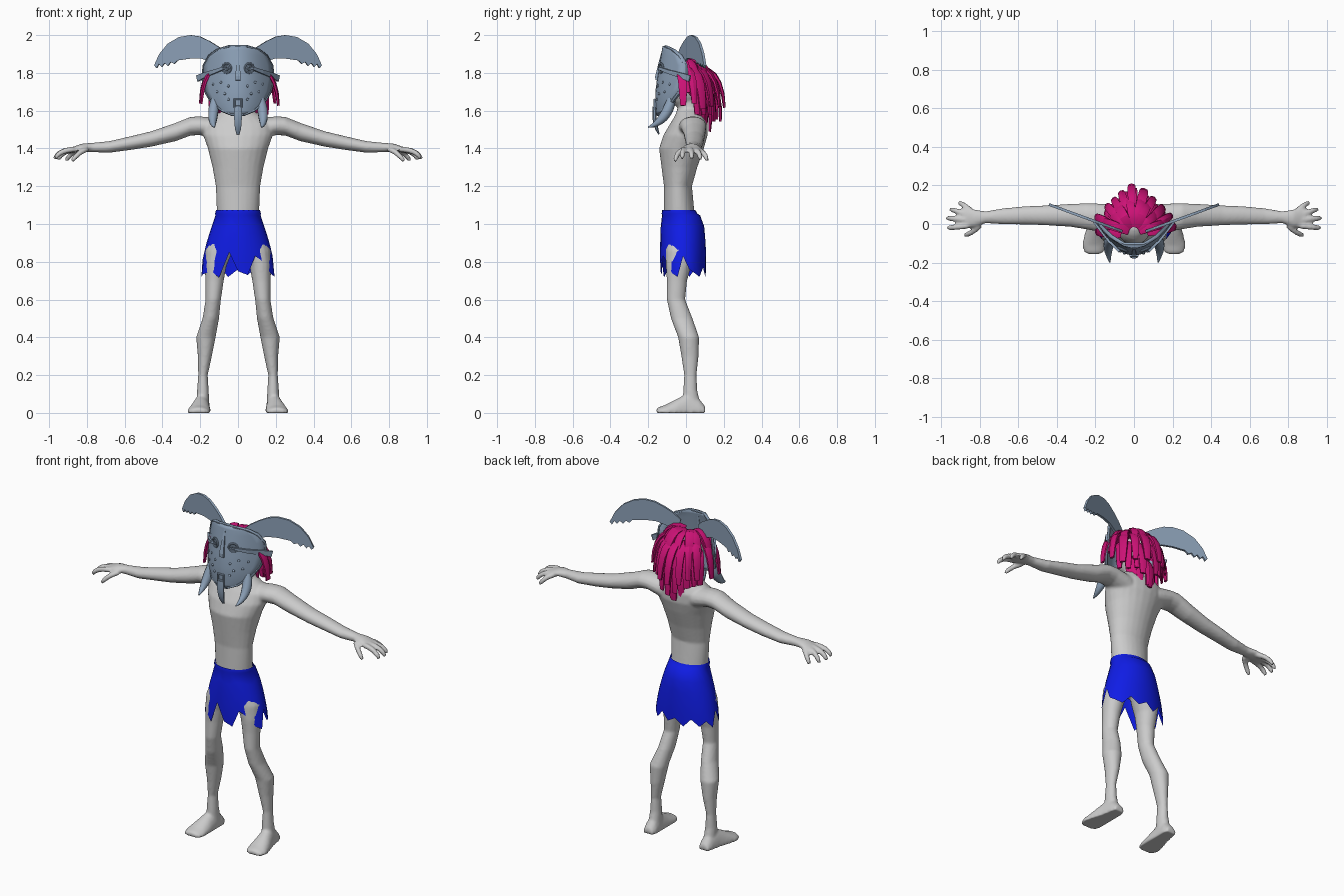
import bpy, bmesh, math, random
from mathutils import Vector as V

if "Cube" in bpy.data.objects:
    bpy.data.objects.remove(bpy.data.objects["Cube"])

random.seed(4)


def mat(name, col):
    m = bpy.data.materials.new(name)
    m.diffuse_color = (*col, 1)
    m.use_nodes = True
    m.node_tree.nodes["Principled BSDF"].inputs["Base Color"].default_value = m.diffuse_color
    return m


STEEL = mat("steel_blue", (0.26, 0.35, 0.47))
BLUE = mat("cloth_blue", (0.005, 0.012, 0.8))
PINK = mat("hair_pink", (0.6, 0.006, 0.18))


def finish(name, bm, material=None, smooth=None):
    bmesh.ops.recalc_face_normals(bm, faces=bm.faces)
    me = bpy.data.meshes.new(name)
    bm.to_mesh(me)
    bm.free()
    ob = bpy.data.objects.new(name, me)
    bpy.context.collection.objects.link(ob)
    if material:
        me.materials.append(material)
    if smooth:
        bpy.ops.object.select_all(action='DESELECT')
        ob.select_set(True)
        bpy.context.view_layer.objects.active = ob
        bpy.ops.object.shade_smooth_by_angle(angle=math.radians(smooth))
    return ob


def loft(bm, sections, n=16, floor=None):
    """Closed skin through elliptical sections (centre, u, v)."""
    rings = []
    for c, u, v in sections:
        ring = []
        for i in range(n):
            a = 2 * math.pi * (i + 0.5) / n
            p = c + u * math.cos(a) + v * math.sin(a)
            if floor is not None:
                p.z = max(p.z, floor)
            ring.append(bm.verts.new(p))
        rings.append(ring)
    for r, q in zip(rings, rings[1:]):
        for i in range(n):
            bm.faces.new((r[i], r[(i + 1) % n], q[(i + 1) % n], q[i]))
    bm.faces.new(rings[0][::-1])
    bm.faces.new(rings[-1])


def sweep(bm, pts, radii, side, n=8):
    """Tube along points; radii = (half width along side, half thickness)."""
    pts = [V(p) for p in pts]
    secs = []
    for i, p in enumerate(pts):
        t = (pts[min(i + 1, len(pts) - 1)] - pts[max(i - 1, 0)]).normalized()
        u = (V(side) - t * t.dot(V(side))).normalized()
        secs.append((p, u * radii[i][0], t.cross(u) * radii[i][1]))
    loft(bm, secs, n)


def bez(a, b, c, k):
    a, b, c = V(a), V(b), V(c)
    return [a * (1 - t) ** 2 + b * 2 * t * (1 - t) + c * t * t for t in (i / (k - 1) for i in range(k))]


def interp(tab, z):
    for a, b in zip(tab, tab[1:]):
        if z <= b[0]:
            f = max(0, (z - a[0]) / (b[0] - a[0]))
            return [p + (q - p) * f for p, q in zip(a[1:], b[1:])]
    return list(tab[-1][1:])


def box_section(z, x0, x1, y0, y1):
    return (V(((x0 + x1) / 2, (y0 + y1) / 2, z)), V(((x1 - x0) / 2, 0, 0)), V((0, (y1 - y0) / 2, 0)))


# Body: torso and neck
bm = bmesh.new()
torso = [(.88, .12, -.10, .07), (.98, .125, -.115, .08), (1.06, .112, -.118, .045), (1.2, .118, -.117, .032),
         (1.3, .135, -.13, .06), (1.4, .16, -.143, .095), (1.47, .185, -.12, .115), (1.53, .185, -.085, .115),
         (1.57, .13, -.06, .10), (1.61, .065, -.045, .075), (1.7, .055, -.05, .06)]
loft(bm, [box_section(z, -w, w, a, b) for z, w, a, b in torso], 24)
# Body: head
ret = bmesh.ops.create_uvsphere(bm, u_segments=20, v_segments=12, radius=1)
for v in ret["verts"]:
    v.co = V((v.co.x * .09, v.co.y * .1 - .01, v.co.z * .125 + 1.735))
# Body: limbs
arm = [(.10, .03, 1.50, .075, .06), (.2, .035, 1.52, .072, .05), (.25, .04, 1.518, .068, .05),
       (.33, .045, 1.487, .06, .049), (.46, .045, 1.45, .052, .041), (.56, .045, 1.43, .048, .037),
       (.68, .04, 1.408, .042, .031), (.77, .035, 1.405, .031, .025), (.83, .03, 1.404, .046, .021),
       (.885, .03, 1.39, .052, .014)]
leg = [(.98, .01, .12, -.10, .07), (.86, .025, .175, -.11, .06), (.78, .06, .177, -.107, .03),
       (.7, .075, .173, -.102, .006), (.6, .09, .172, -.102, -.004), (.5, .1, .188, -.08, .035),
       (.4, .118, .222, -.042, .07), (.3, .138, .213, -.025, .067), (.2, .16, .211, -.01, .056),
       (.12, .155, .217, -.015, .06), (.03, .15, .222, -.02, .08)]
foot = [(.102, .187, .03, .03), (.07, .187, .038, .07), (.01, .192, .042, .1), (-.05, .2, .053, .07),
        (-.11, .207, .06, .038), (-.145, .208, .05, .026), (-.157, .208, .03, .018)]
digits = [((.80, -.005, 1.395), (.84, -.05, 1.385), (.88, -.058, 1.333)),
          ((.86, -.008, 1.395), (.94, -.02, 1.395), (.968, -.02, 1.348)),
          ((.86, .02, 1.395), (.95, .03, 1.395), (.972, .03, 1.342)),
          ((.86, .045, 1.393), (.93, .07, 1.39), (.953, .077, 1.34)),
          ((.84, .06, 1.393), (.88, .10, 1.385), (.91, .112, 1.335))]
for s in (1, -1):
    loft(bm, [(V((s * x, y, z)), V((0, ry, 0)), V((0, 0, rz))) for x, y, z, ry, rz in arm])
    loft(bm, [box_section(z, s * a, s * b, c, d) for z, a, b, c, d in leg])
    loft(bm, [(V((s * x, y, .004)), V((w * 1.05, 0, 0)), V((0, 0, h))) for y, x, w, h in foot], 24, 0)
    for d in digits:
        pts = bez(*[(s * x, y, z) for x, y, z in d], 6)
        sweep(bm, pts, [(r, r) for r in (.016, .016, .0155, .015, .014, .010)], (0, 1, 0))
body = finish("body", bm)
rm = body.modifiers.new("blend", 'REMESH')
rm.mode, rm.voxel_size, rm.use_smooth_shade = 'VOXEL', 0.008, True
sm = body.modifiers.new("soften", 'SMOOTH')
sm.factor, sm.iterations = 0.5, 4

# Ragged skirt
hem = [.75, .73, .83, .80, .74, .72, .83, .76, .74, .72, .77, .73, .76, .72, .77, .73, .76, .72, .81, .73, .74, .75,
       .715, .85]
prof = [(.70, .203, -.132, .106), (.8, .19, -.137, .107), (.9, .167, -.137, .104), (1.0, .135, -.133, .095),
        (1.045, .12, -.127, .075), (1.055, .121, -.129, .06), (1.073, .117, -.126, .05)]
bm = bmesh.new()
cols = []
for i, h in enumerate(hem):
    a = math.radians(i * 15)
    col = []
    for z in [1.073, 1.055, 1.045] + [1.045 + (h - 1.045) * k / 5 for k in range(1, 6)]:
        w, y0, y1 = interp(prof, z)
        col.append(bm.verts.new((w * math.sin(a), (y0 + y1) / 2 - (y1 - y0) / 2 * math.cos(a), z)))
    cols.append(col)
for i in range(24):
    c, d = cols[i], cols[(i + 1) % 24]
    for k in range(7):
        bm.faces.new((c[k], c[k + 1], d[k + 1], d[k]))
finish("skirt", bm, BLUE, 40)

# Mask shield
half = [(1.578, .03), (1.60, .085), (1.65, .143), (1.70, .172), (1.77, .188), (1.84, .18), (1.89, .152), (1.92, .115),
        (1.94, .05)]


def mask_y(x, z):
    return interp([(1.57, -.15), (1.68, -.158), (1.8, -.142), (1.94, -.117)], z)[0] + .15 * (x / .19) ** 2


bm = bmesh.new()
rows = [[bm.verts.new((w * t / 6, mask_y(w * t / 6, z), z)) for t in range(-6, 7)] for z, w in half]
for r, q in zip(rows, rows[1:]):
    for i in range(12):
        bm.faces.new((r[i], r[i + 1], q[i + 1], q[i]))
mask = finish("mask", bm, STEEL, 40)
so = mask.modifiers.new("thick", 'SOLIDIFY')
so.thickness, so.offset = 0.014, 0

# Mask rim
bm = bmesh.new()
edge = [(s * w, z) for s, o in ((1, half), (-1, half[::-1])) for z, w in o]
edge.append(edge[0])
sweep(bm, [(x, mask_y(x, z), z) for x, z in edge], [(.011, .007)] * len(edge), (0, 1, 0), 6)
finish("mask_rim", bm, STEEL, 40)

# Nose wedge and tongue
bm = bmesh.new()
sweep(bm, [(0, mask_y(0, z), z) for z in (1.93, 1.85, 1.78, 1.76)], [(.005, .008), (.012, .018), (.02, .026),
                                                                    (.02, .022)], (1, 0, 0), 4)
finish("nose", bm, STEEL)
bm = bmesh.new()
sweep(bm, bez((0, -.165, 1.62), (0, -.175, 1.54), (0, -.143, 1.475), 6),
      [(.024, .012), (.023, .012), (.022, .012), (.02, .011), (.017, .009), (.008, .004)], (1, 0, 0), 8)
finish("tongue", bm, STEEL, 40)


def ring(name, x, z, R, r, seg, spin=0.0):
    bpy.ops.mesh.primitive_torus_add(major_radius=R, minor_radius=r, major_segments=seg, minor_segments=8,
                                     location=(x, mask_y(x, z) - .01, z), rotation=(math.pi / 2, spin, x * 7))
    ob = bpy.context.object
    ob.name = name
    ob.data.materials.append(STEEL)


# Mouth frame, eyes, side bands, rivets, tusks, horn blades
ring("mouth_frame", 0, 1.64, .026, .007, 4, math.pi / 4)
blade = [(.06, 1.90), (.10, 1.937), (.15, 1.968), (.2, 1.992), (.25, 2.0), (.31, 1.99), (.37, 1.955), (.415, 1.90),
         (.442, 1.84), (.43, 1.825), (.417, 1.847), (.402, 1.832), (.387, 1.852), (.37, 1.837), (.355, 1.857),
         (.335, 1.848), (.32, 1.866), (.25, 1.876), (.19, 1.875), (.14, 1.857), (.08, 1.83)]
for s, side in ((1, "left"), (-1, "right")):
    ring(side + "_eye_ring", s * .06, 1.825, .025, .006, 16)
    ring(side + "_eye_core", s * .06, 1.825, .009, .007, 12)
    bm = bmesh.new()
    sweep(bm, [(s * x, y, z) for x, y, z in ((.075, -.142, 1.825), (.13, -.09, 1.805), (.185, -.02, 1.785),
                                            (.215, .02, 1.77))],
          [(.010, .01), (.015, .009), (.02, .008), (.024, .007)], (0, 0, 1), 4)
    finish(side + "_band", bm, STEEL)
    bm = bmesh.new()
    for x, z in ((.05, 1.73), (.09, 1.75), (.13, 1.74), (.07, 1.69), (.11, 1.70), (.05, 1.66)):
        for v in bmesh.ops.create_icosphere(bm, subdivisions=1, radius=.008)["verts"]:
            v.co += V((s * x, mask_y(x, z) - .006, z))
    finish(side + "_rivets", bm, STEEL, 60)
    bm = bmesh.new()
    sweep(bm, bez((s * .118, -.075, 1.665), (s * .145, -.105, 1.54), (s * .125, -.2, 1.512), 9),
          [(r, r) for r in (.022, .026, .028, .027, .025, .021, .016, .010, .003)], (1, 0, 0), 10)
    finish(side + "_tusk", bm, STEEL, 50)
    bm = bmesh.new()
    bm.faces.new([bm.verts.new((s * x, -.06 + .365 * x, z)) for x, z in blade])
    horn = finish(side + "_horn_blade", bm, STEEL)
    so = horn.modifiers.new("thick", 'SOLIDIFY')
    so.thickness, so.offset = 0.014, 0

# Hair locks in layers: count, angle range, start, control and end (radius, height)
layers = [(8, 5, 175, (.03, 1.86), (.13, 1.92), (.17, 1.68)),
          (11, -8, 188, (.07, 1.82), (.19, 1.86), (.205, 1.61)),
          (9, 25, 155, (.07, 1.77), (.19, 1.80), (.18, 1.55)),
          (8, 40, 140, (.07, 1.70), (.15, 1.70), (.125, 1.50))]
bm = bmesh.new()
for n, a0, a1, *key in layers:
    for i in range(n):
        a = math.radians(a0 + (a1 - a0) * i / (n - 1) + random.uniform(-5, 5))
        squash = 1.02 - .22 * abs(math.sin(2 * a))
        dz = random.uniform(-.02, .03)
        pts = []
        for k, (r, z) in enumerate(key):
            r *= squash if k else 1
            pts.append((r * math.cos(a) * (1.06 if k else 1), r * math.sin(a) - (.045, .0, .0)[k],
                        z + dz * k / 2 + (.03 * (1 - math.sin(a)) if k == 2 else 0)))
        w = random.uniform(.022, .029)
        sweep(bm, bez(*pts, 7), [(w * f, .011 * f) for f in (.6, .85, 1, 1.05, 1, .9, .65)],
              (-math.sin(a), math.cos(a), 0), 6)
finish("hair_locks", bm, PINK, 30)
